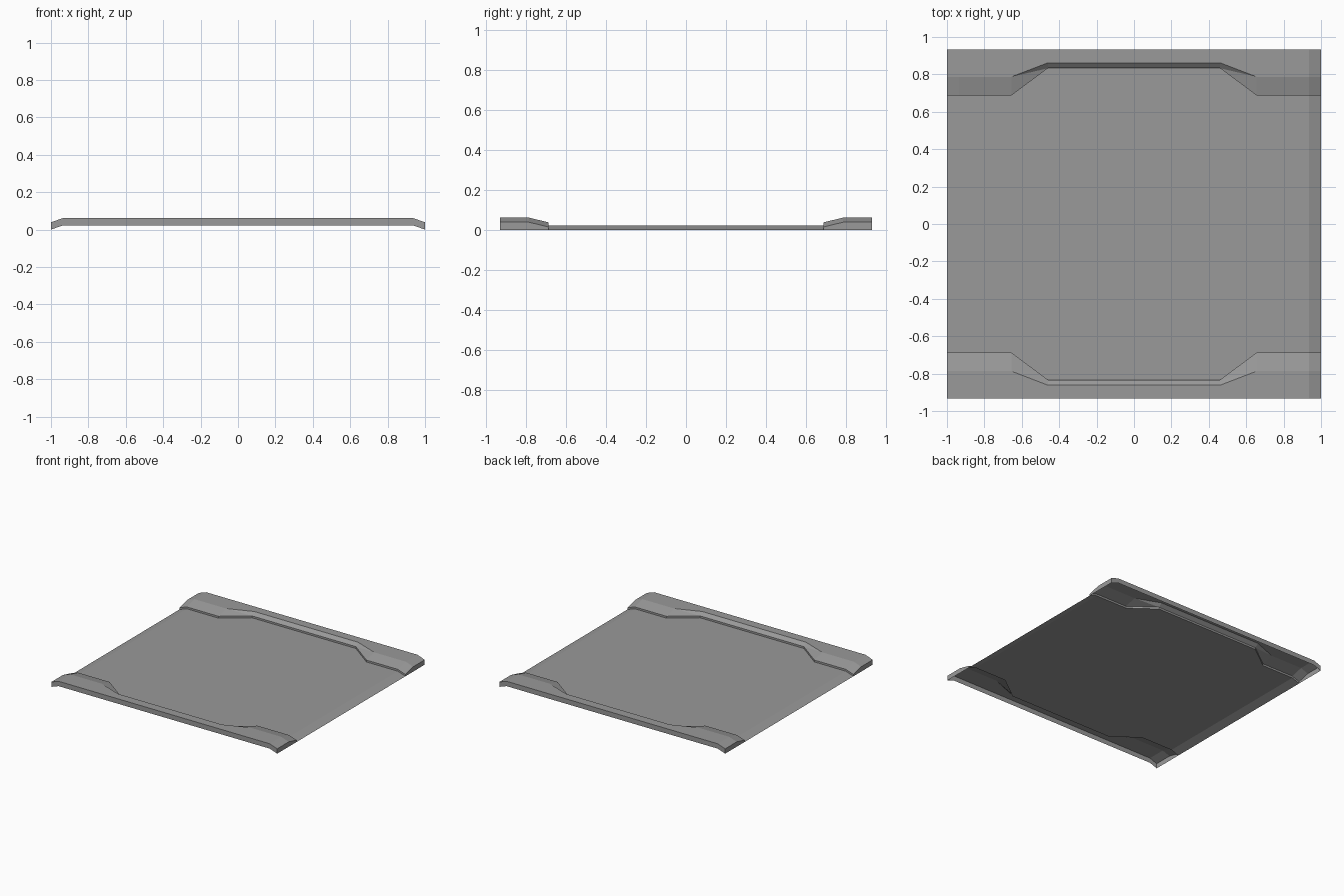
import bpy
import bmesh

cube = bpy.data.objects.get("Cube")
if cube:
    bpy.data.objects.remove(cube, do_unlink=True)

grey = bpy.data.materials.new("plain grey")
grey.use_nodes = True
COLOUR = (0.32, 0.32, 0.32, 1)
grey.diffuse_color = COLOUR
grey.node_tree.nodes["Principled BSDF"].inputs["Base Color"].default_value = COLOUR

EDGE_Y, RISE, STEP = 0.933, 0.039, 0.015
# Stations along half the length: x, sheet height, inner lip y, crease y
HALF = [(0.46, 0.023, 0.833, 0.862), (0.655, 0.023, 0.688, 0.787),
        (0.935, 0.023, 0.688, 0.787), (1.0, 0.0, 0.688, 0.787)]
STATIONS = [(-x, z, a, b) for x, z, a, b in reversed(HALF)] + HALF


def add_part(name, bm):
    bmesh.ops.recalc_face_normals(bm, faces=bm.faces)
    # An open shell: make the upper faces point up
    if sum(f.normal.z * f.calc_area() for f in bm.faces) < 0:
        bmesh.ops.reverse_faces(bm, faces=bm.faces)
    mesh = bpy.data.meshes.new(name)
    bm.to_mesh(mesh)
    bm.free()
    mesh.materials.append(grey)
    obj = bpy.data.objects.new(name, mesh)
    bpy.context.collection.objects.link(obj)


def loft(bm, rows):
    """Skin neighbouring sections, splitting each cell along a mirrored diagonal."""
    rows = [[bm.verts.new(p) for p in row] for row in rows]
    for r, s in zip(rows, rows[1:]):
        for i in range(len(r) - 1):
            a, b, c, d = r[i], r[i + 1], s[i + 1], s[i]
            heights = {round(v.co.y, 3) for v in (a, b, c, d)}
            if len(heights) == 4:
                # Twisted ramp: run the diagonal from outer crease to inner lip
                if r[0].co.x < 0:
                    bm.faces.new((a, b, c))
                    bm.faces.new((a, c, d))
                else:
                    bm.faces.new((a, b, d))
                    bm.faces.new((b, c, d))
            else:
                bm.faces.new((a, b, c, d))
    return rows


# Thin sheet, bent down at both ends
bm = bmesh.new()
loft(bm, [[(x, -lip, z), (x, lip, z)] for x, z, lip, crease in STATIONS])
add_part("floor_sheet", bm)

# Raised hollow borders: skirt, flat top, ramp and small step
for side, name in ((-1, "front_border"), (1, "back_border")):
    bm = bmesh.new()
    sections = [[(x, side * EDGE_Y, z), (x, side * EDGE_Y, z + RISE),
                 (x, side * crease, z + RISE), (x, side * lip, z + STEP),
                 (x, side * lip, z)] for x, z, lip, crease in STATIONS]
    rows = loft(bm, sections)
    for end in (rows[0], rows[-1]):
        bm.faces.new(end)
    add_part(name, bm)
